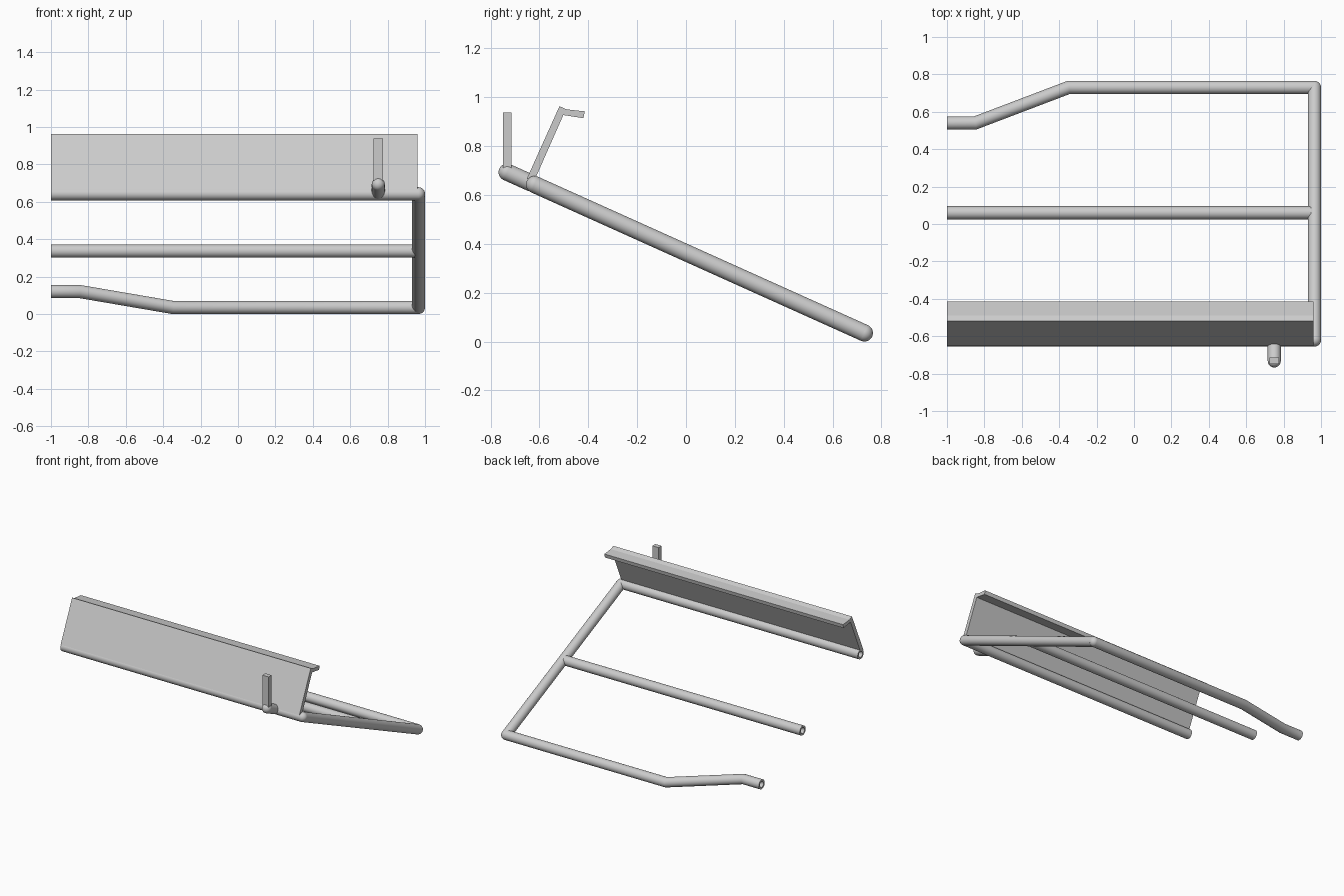
import bpy, bmesh, math
from mathutils import Vector, Matrix

if "Cube" in bpy.data.objects:
    bpy.data.objects.remove(bpy.data.objects["Cube"], do_unlink=True)

metal = bpy.data.materials.new("light grey metal")
grey = (0.6, 0.6, 0.6, 1)
metal.use_nodes = True
metal.diffuse_color = grey
metal.node_tree.nodes["Principled BSDF"].inputs["Base Color"].default_value = grey

R, BORE, SIDES = 0.035, 0.022, 24
FRONT, BACK, MIDDLE, SIDE = -0.62, 0.73, 0.06, 0.965


def on_frame(x, y):
    """Point on the sloping plane of the tube frame."""
    return Vector((x, y, R + (BACK - y) * 0.45))


def finish(bm, name, smooth=False):
    bmesh.ops.recalc_face_normals(bm, faces=bm.faces)
    mesh = bpy.data.meshes.new(name)
    bm.to_mesh(mesh)
    bm.free()
    mesh.materials.append(metal)
    obj = bpy.data.objects.new(name, mesh)
    bpy.context.collection.objects.link(obj)
    if smooth:
        bpy.ops.object.select_all(action='DESELECT')
        obj.select_set(True)
        bpy.context.view_layer.objects.active = obj
        bpy.ops.object.shade_smooth_by_angle(angle=math.radians(35))
    return obj


def pipe(name, path):
    """Hollow tube swept along a path, mitred at each bend."""
    bm = bmesh.new()
    dirs = [(b - a).normalized() for a, b in zip(path, path[1:])]
    side = dirs[0].cross(Vector((0, 0, 1))).normalized()
    up = side.cross(dirs[0])
    walls = []
    for radius in (R, BORE):
        ring = [path[0] + radius * (side * math.cos(a) + up * math.sin(a))
                for a in (math.tau * i / SIDES for i in range(SIDES))]
        rings = [[bm.verts.new(p) for p in ring]]
        for i, d in enumerate(dirs):
            end = path[i + 1]
            normal = (d + dirs[min(i + 1, len(dirs) - 1)]).normalized()
            ring = [p + d * ((end - p).dot(normal) / d.dot(normal)) for p in ring]
            rings.append([bm.verts.new(p) for p in ring])
        walls.append(rings)
    outer, inner = walls
    loops = outer + inner[::-1] + [outer[0]]
    for a, b in zip(loops, loops[1:]):
        for i in range(SIDES):
            j = (i + 1) % SIDES
            bm.faces.new((a[i], a[j], b[j], b[i]))
    return finish(bm, name, True)


def ball(name, centre):
    bm = bmesh.new()
    bmesh.ops.create_uvsphere(bm, u_segments=SIDES, v_segments=16, radius=R,
                              matrix=Matrix.Translation(centre))
    return finish(bm, name, True)


# Tube frame
pipe("front_rail", [on_frame(-1, FRONT), on_frame(SIDE, FRONT)])
pipe("side_rail", [on_frame(SIDE, FRONT), on_frame(SIDE, BACK)])
pipe("middle_rail", [on_frame(-1, MIDDLE), on_frame(SIDE - 0.02, MIDDLE)])
pipe("back_rail", [on_frame(-1, 0.54), on_frame(-0.85, 0.54),
                   on_frame(-0.35, BACK), on_frame(SIDE, BACK)])
ball("front_corner", on_frame(SIDE, FRONT))
ball("back_corner", on_frame(SIDE, BACK))

# Stub with an upright flat post
stub_end = on_frame(0.75, -0.732)
pipe("post_stub", [on_frame(0.75, FRONT - 0.01), stub_end])
ball("post_elbow", stub_end)
bm = bmesh.new()
bmesh.ops.create_cube(bm, size=1, matrix=Matrix.Translation((0.75, -0.731, 0.815))
                      @ Matrix.Diagonal((0.052, 0.035, 0.245, 1)))
finish(bm, "post")

# Leaning panel with a folded lip along its top
profile = [(-0.652, 0.665), (-0.518, 0.963), (-0.488, 0.95), (-0.414, 0.942),
           (-0.42, 0.914), (-0.502, 0.927), (-0.62, 0.66)]
bm = bmesh.new()
base = bm.faces.new([bm.verts.new((-1, y, z)) for y, z in profile])
extruded = bmesh.ops.extrude_face_region(bm, geom=[base], use_keep_orig=True)
bmesh.ops.translate(bm, vec=(1.96, 0, 0),
                    verts=[v for v in extruded["geom"] if isinstance(v, bmesh.types.BMVert)])
finish(bm, "panel")
